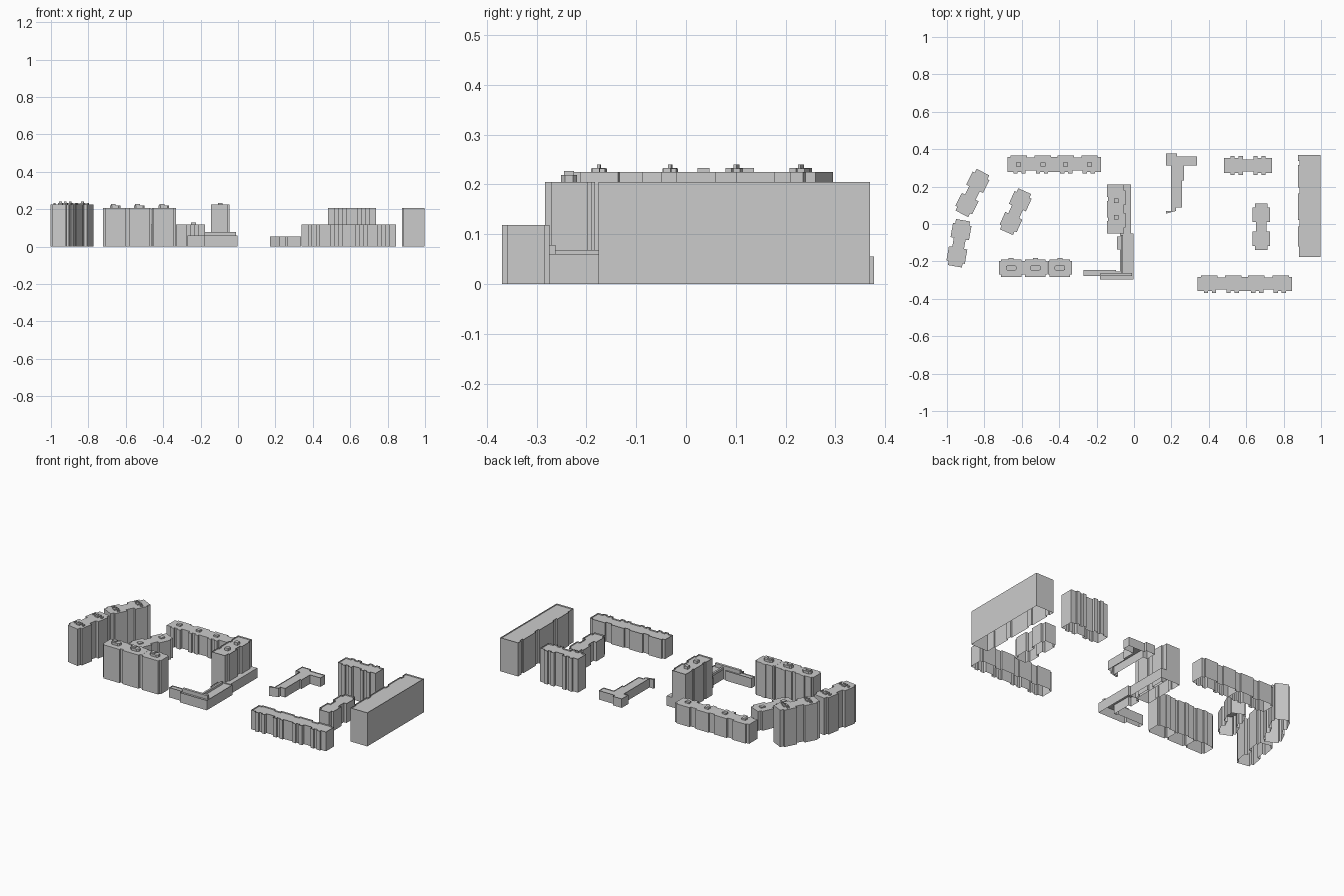
import bpy, bmesh, math
from mathutils import Matrix, Vector

if "Cube" in bpy.data.objects:
    bpy.data.objects.remove(bpy.data.objects["Cube"])


def prism(name, pts, z0, z1, rim=0.0, sink=0.008):
    """Walls and roof from an outline, open underneath; rim adds a parapet."""
    bm = bmesh.new()
    clean = [p for i, p in enumerate(pts)
             if (Vector(p) - Vector(pts[i - 1])).length > 1e-5]
    lo = [bm.verts.new((x, y, z0)) for x, y in clean]
    hi = [bm.verts.new((x, y, z1)) for x, y in clean]
    n = len(clean)
    for i in range(n):
        j = (i + 1) % n
        bm.faces.new((lo[i], lo[j], hi[j], hi[i]))
    roof = bm.faces.new(hi)
    if rim:
        bmesh.ops.inset_region(bm, faces=[roof], thickness=rim, use_even_offset=True)
        low = bmesh.ops.extrude_discrete_faces(bm, faces=[roof])["faces"]
        for v in low[0].verts:
            v.co.z -= sink
    me = bpy.data.meshes.new(name)
    bm.to_mesh(me)
    bm.free()
    ob = bpy.data.objects.new(name, me)
    bpy.context.collection.objects.link(ob)
    return ob


def rect(x0, x1, y0, y1):
    return [(x0, y0), (x1, y0), (x1, y1), (x0, y1)]


def place(pts, cx, cy, deg):
    m = Matrix.Rotation(math.radians(deg), 2)
    return [tuple(m @ Vector(p) + Vector((cx, cy))) for p in pts]


def side(steps, length, n):
    """Stepped facade: (start, inset) pairs repeated for n modules."""
    m = length / n
    out = []
    for k in range(n):
        for i, (s, d) in enumerate(steps):
            e = steps[i + 1][0] if i + 1 < len(steps) else 1
            out += [(-length / 2 + (k + s) * m, d), (-length / 2 + (k + e) * m, d)]
    return out


def block(name, cx, cy, length, width, h, deg, n, front, back, rim=0.0):
    f = [(u, -width / 2 + d) for u, d in side(front, length, n)]
    b = [(u, width / 2 - d) for u, d in side(back, length, n)]
    return prism(name, place(f + b[::-1], cx, cy, deg), 0, h, rim)


# Facade step patterns
BAYS = [(0, .010), (.13, 0), (.22, .010), (.30, 0), (.39, .018),
        (.61, 0), (.70, .010), (.78, 0), (.87, .010)]
NOTCH = [(0, .009), (.07, 0), (.42, .011), (.58, 0), (.93, .009)]
DEEP = [(0, .012), (.09, 0), (.40, .018), (.60, 0), (.91, .012)]

# Mid-rise blocks with parapets
block("east_long_block", .593, -.322, .505, .095, .118, 0, 2, BAYS, NOTCH, .005)
block("east_cross_block", .68, -.015, .25, .092, .118, 90, 1, DEEP, DEEP, .005)
block("east_tall_block", .61, .313, .255, .1, .205, 0, 1, BAYS, BAYS, .005)

# Large slab: plain east wall, shallow recesses on the west
block("large_slab", .936, .0965, .545, .12, .205, 90, 1, [(0, 0)],
      [(0, .006), (.1, 0), (.3, .009), (.36, 0), (.62, .009), (.68, 0),
       (.9, .009), (.94, 0)], .008)

# Low L-shaped pavilion
prism("low_pavilion",
      [(.17, .055), (.225, .07), (.225, .088), (.257, .088), (.257, .232),
       (.267, .232), (.267, .313), (.337, .313), (.337, .36), (.23, .36),
       (.23, .377), (.17, .377), (.17, .313), (.198, .313), (.198, .07),
       (.17, .07)], 0, .055, .005, .005)

# North-west long block with roof rooms
for i, x in enumerate((-.552, -.302)):
    block(f"north_block_{i}", x, .318, .25, .098, .118, 0, 1, BAYS, NOTCH)
    for s in (-1, 1):
        prism(f"north_roof_room_{i}_{s}",
              place(rect(-.013, .013, -.01, .01), x + s * .065, .318, 0), .118, .128)

# Angled blocks: name, centre, length, height, angle
for name, cx, cy, ln, h, deg in (("west_upper", -.864, .166, .25, .225, 63),
                                 ("west_lower", -.936, -.103, .25, .225, 80),
                                 ("west_inner", -.633, .066, .24, .118, 66)):
    block(name + "_block", cx, cy, ln, .1, h, deg, 1, DEEP, DEEP)
    for s in (-1, 1):
        u = s * ln * .29
        prism(f"{name}_roof_room_{s}",
              place(rect(u - .014, u + .014, -.012, .012), cx, cy, deg), h, h + .007)
        if h > .2:
            for t in (-.032, .032):
                prism(f"{name}_chimney_{s}_{t}",
                      place(rect(u - .007, u + .007, t - .004, t + .004), cx, cy, deg), h, h + .008)
            prism(f"{name}_vent_{s}",
                  place(rect(u - .003, u + .003, -.007, .007), cx, cy, deg), h + .007, h + .015)

# South-west tall block of three sections with oval roof rooms
for i, x in enumerate((-.657, -.527, -.396)):
    block(f"south_section_{i}", x, -.233, .13, .1, .205, 0, 1,
          [(0, .012), (.08, 0), (.92, .012)],
          [(0, .014), (.08, .006), (.4, 0), (.6, .006), (.92, .014)])
    oct_pts = [(-.028, -.008), (-.018, -.016), (.018, -.016), (.028, -.008),
               (.028, .008), (.018, .016), (-.018, .016), (-.028, .008)]
    prism(f"south_roof_room_{i}", place(oct_pts, x, -.235, 0), .205, .219)
    prism(f"south_roof_hatch_{i}", place(rect(-.013, .013, -.01, .01), x - .01, -.235, 0), .219, .227)

# Central tower with a low annex along its east side
block("tower", -.095, .08, .26, .1, .225, 90, 1,
      [(0, .008), (.12, 0), (.42, .012), (.58, 0), (.88, .008)],
      [(0, 0), (.25, .007), (.33, 0), (.67, .007), (.75, 0)], .004)
prism("tower_annex", rect(-.06, -.017, -.05, .21), 0, .06)
for i, y in enumerate((.035, .125)):
    prism(f"tower_roof_room_{i}", rect(-.107, -.083, y - .012, y + .012), .217, .233)

# Low L-shaped wing south of the tower, with raised roof walls
prism("low_wing",
      [(-.182, -.298), (-.002, -.298), (-.002, -.05), (-.075, -.05), (-.075, -.068),
       (-.092, -.068), (-.092, -.135), (-.075, -.135), (-.075, -.255), (-.095, -.255),
       (-.095, -.245), (-.27, -.245), (-.27, -.278), (-.182, -.278)], 0, .06, .004, .005)
prism("wing_roof_wall", rect(-.18, -.012, -.277, -.262), .055, .078)
prism("wing_roof_ridge", rect(-.07, -.058, -.262, -.06), .055, .068)
